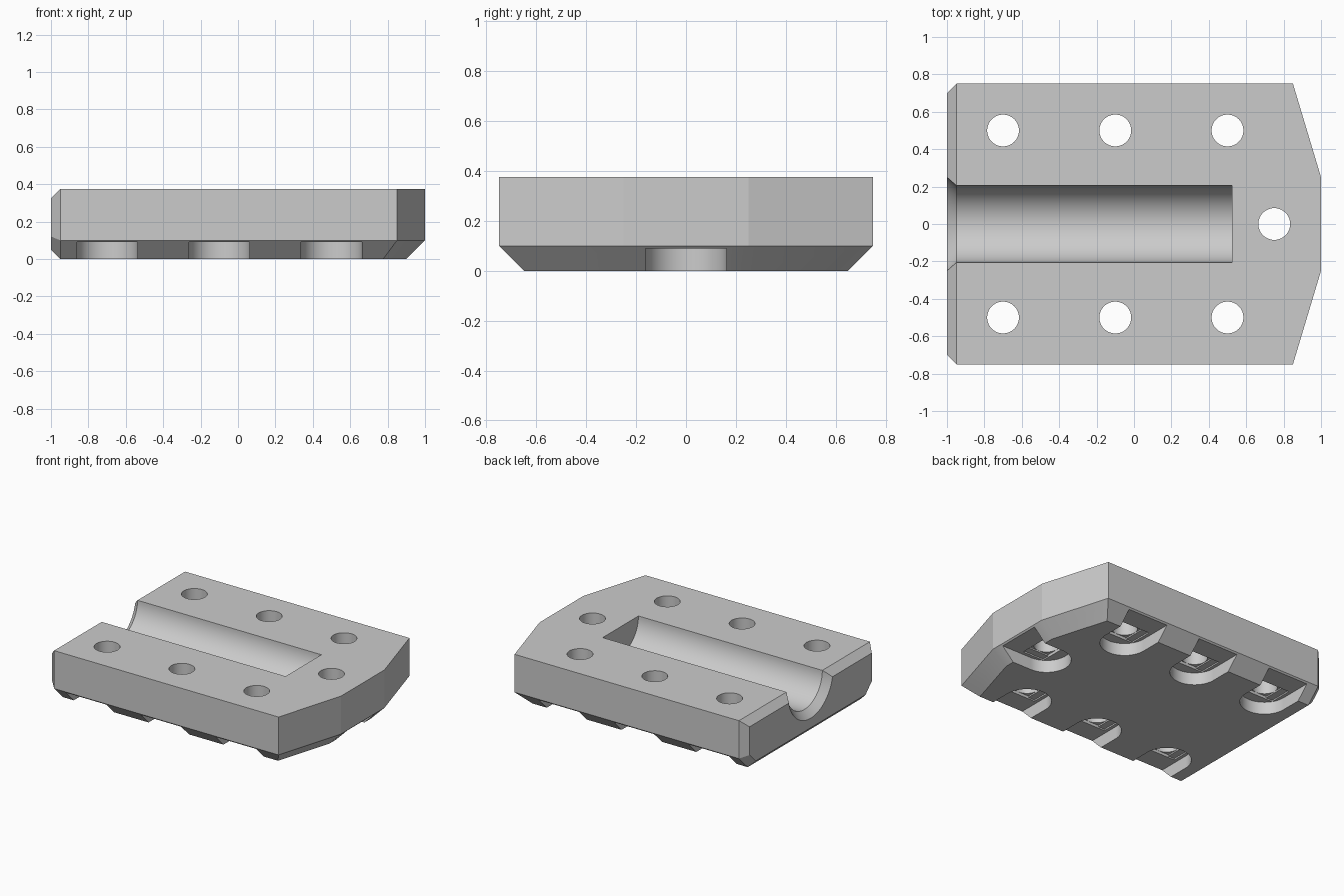
import bpy, bmesh, math
from mathutils import Vector

cube = bpy.data.objects.get("Cube")
if cube:
    bpy.data.objects.remove(cube, do_unlink=True)

grey = bpy.data.materials.new("plain grey")
grey.use_nodes = True
grey.diffuse_color = (0.6, 0.6, 0.6, 1)
grey.node_tree.nodes["Principled BSDF"].inputs["Base Color"].default_value = grey.diffuse_color


def loft(name, loops, chamfer_end=0):
    """Closed solid through a stack of equal-length loops."""
    bm = bmesh.new()
    rings = [[bm.verts.new(p) for p in loop] for loop in loops]
    for a, b in zip(rings, rings[1:]):
        for i in range(len(a)):
            j = (i + 1) % len(a)
            bm.faces.new((a[i], a[j], b[j], b[i]))
    bm.faces.new(rings[0][::-1])
    bm.faces.new(rings[-1])
    if chamfer_end:
        # chamfer the border of the flat end facing -x
        x_min = min(v.co.x for v in bm.verts)
        end = [e for e in bm.edges if all(v.co.x < x_min + 1e-4 for v in e.verts)]
        # leave out edges lying inside the end face
        end = [e for e in end if not all(
            all(v.co.x < x_min + 1e-4 for v in f.verts) for f in e.link_faces)]
        bmesh.ops.dissolve_limit(bm, angle_limit=0.01, verts=bm.verts[:], edges=bm.edges[:])
        end = [e for e in end if e.is_valid]
        bmesh.ops.bevel(bm, geom=end, offset=chamfer_end, segments=1, affect='EDGES')
    bmesh.ops.recalc_face_normals(bm, faces=bm.faces[:])
    mesh = bpy.data.meshes.new(name)
    bm.to_mesh(mesh)
    bm.free()
    mesh.materials.append(grey)
    ob = bpy.data.objects.new(name, mesh)
    bpy.context.collection.objects.link(ob)
    return ob


def prism(name, outline, z0, z1):
    return loft(name, [[(x, y, z) for x, y in outline] for z in (z0, z1)])


def arc(radius, start, end, steps):
    return [(radius * math.cos(start + (end - start) * i / steps),
             radius * math.sin(start + (end - start) * i / steps)) for i in range(steps + 1)]


def cut(body, cutter):
    cutter.hide_render = True
    mod = body.modifiers.new("cut", 'BOOLEAN')
    mod.operation = 'DIFFERENCE'
    mod.solver = 'EXACT'
    mod.object = cutter
    bpy.context.view_layer.objects.active = body
    bpy.ops.object.modifier_apply(modifier=mod.name)
    bpy.data.objects.remove(cutter, do_unlink=True)


def outline(side, shoulder, tip, tip_side, z):
    half = [(-1, -side), (shoulder, -side), (tip, -tip_side)]
    return [(x, y, z) for x, y in half + [(x, -y) for x, y in reversed(half)]]


# Block with a tapered nose, sloping underside and chamfered end
TOP = 0.375
block = loft("clamp_block", [
    outline(0.65, 0.776, 0.9, 0.235, 0),
    outline(0.75, 0.85, 1, 0.25, 0.1),
    outline(0.75, 0.85, 1, 0.25, TOP)], chamfer_end=0.05)

# Half-round trough with a flared mouth
trough = [(-1.02, 0.275), (-0.95, 0.205), (0.525, 0.205)]
circle = arc(1, 0, 2 * math.pi, 80)[:-1]
cut(block, loft("trough_cutter", [[(x, r * c, TOP + r * s) for c, s in circle]
                                  for x, r in trough]))

# Bolt holes with open-sided nut pockets and stepped pocket roofs
slot = [(0.4, -0.162)] + arc(0.162, 1.5 * math.pi, 0.5 * math.pi, 40) + [(0.4, 0.162)]
strip = [(-0.086, -0.137), (0.086, -0.137), (0.086, 0.137), (-0.086, 0.137)]
square = [(-0.086, -0.086), (0.086, -0.086), (0.086, 0.086), (-0.086, 0.086)]
hole = arc(0.085, 0, 2 * math.pi, 64)[:-1]

bolts = [(0.75, 0, 0)]
for x in (-0.7, -0.1, 0.5):
    bolts += [(x, s * 0.5, s * math.pi / 2) for s in (-1, 1)]

for bx, by, angle in bolts:
    c, s = math.cos(angle), math.sin(angle)
    for shape, depth in ((slot, 0.09), (strip, 0.1), (square, 0.11), (hole, 0.5)):
        placed = [(bx + u * c - v * s, by + u * s + v * c) for u, v in shape]
        cut(block, prism("bolt_cutter", placed, -0.05, depth))

bpy.ops.object.select_all(action='DESELECT')
block.select_set(True)
bpy.context.view_layer.objects.active = block
bpy.ops.object.shade_smooth_by_angle(angle=math.radians(12))
